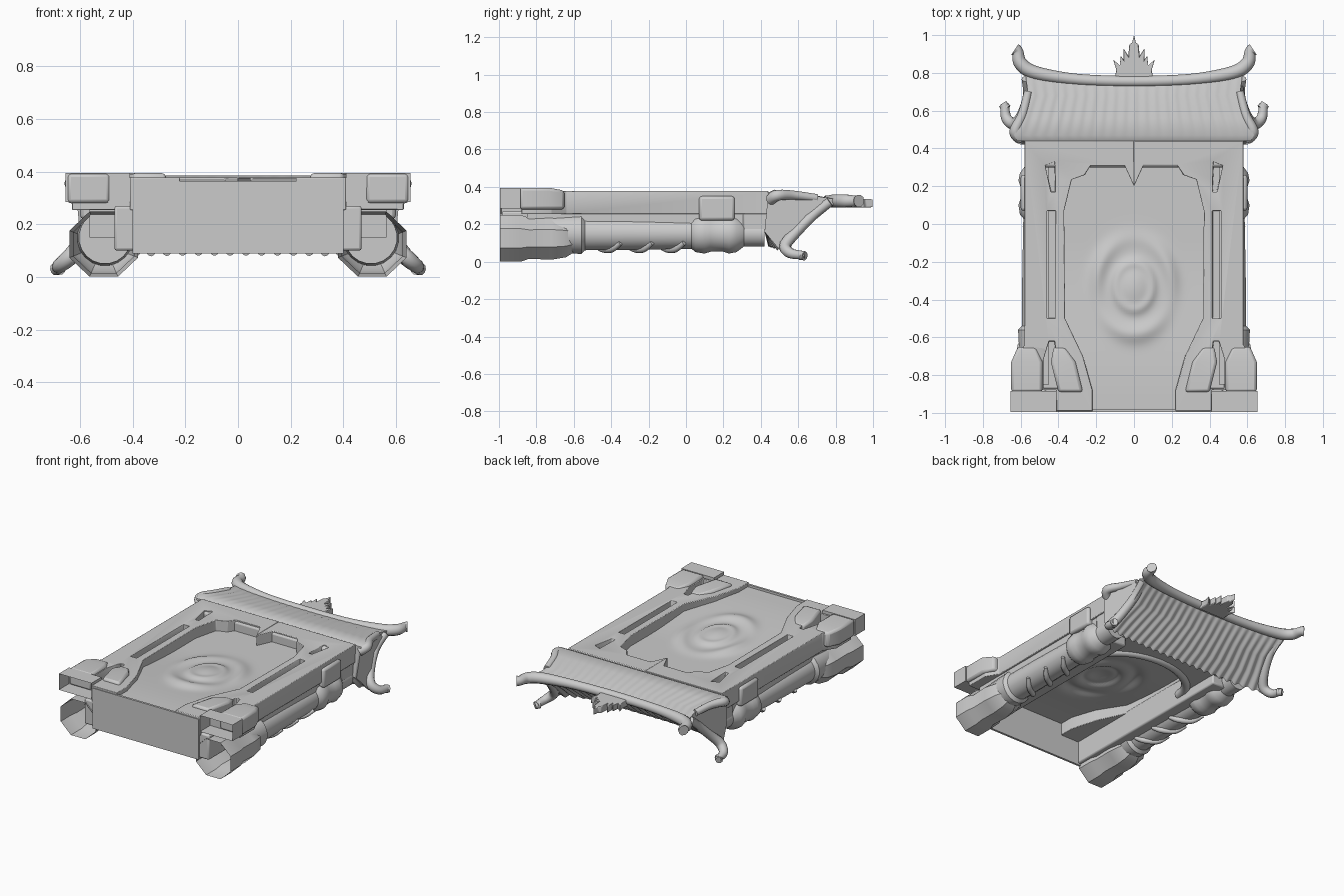
import bpy, bmesh, math
from mathutils import Vector

cube = bpy.data.objects.get("Cube")
if cube:
    bpy.data.objects.remove(cube, do_unlink=True)

STONE = bpy.data.materials.new("grey stone")
STONE.use_nodes = True
STONE.diffuse_color = (0.6, 0.6, 0.6, 1)
STONE.node_tree.nodes["Principled BSDF"].inputs["Base Color"].default_value = (0.6, 0.6, 0.6, 1)


def finish(name, bm, bevel=0.0, angle=35):
    bmesh.ops.recalc_face_normals(bm, faces=bm.faces)
    me = bpy.data.meshes.new(name)
    bm.to_mesh(me)
    bm.free()
    me.materials.append(STONE)
    ob = bpy.data.objects.new(name, me)
    bpy.context.collection.objects.link(ob)
    bpy.ops.object.select_all(action='DESELECT')
    ob.select_set(True)
    bpy.context.view_layer.objects.active = ob
    bpy.ops.object.shade_smooth_by_angle(angle=math.radians(angle))
    if bevel:
        mod = ob.modifiers.new("soft edges", 'BEVEL')
        mod.width, mod.segments, mod.limit_method = bevel, 2, 'ANGLE'
    return ob


def loft(name, rings, cap_start=True, cap_end=True, **kw):
    bm = bmesh.new()
    vs = [[bm.verts.new(p) for p in ring] for ring in rings]
    for a, b in zip(vs, vs[1:]):
        for i in range(len(a)):
            j = (i + 1) % len(a)
            bm.faces.new((a[i], a[j], b[j], b[i]))
    if cap_start:
        bm.faces.new(vs[0])
    if cap_end:
        bm.faces.new(vs[-1])
    return finish(name, bm, **kw)


def prism(name, pts, z0, z1, **kw):
    return loft(name, [[(x, y, z) for x, y in pts] for z in (z0, z1)], **kw)


def box(name, x, y, z, **kw):
    return prism(name, [(x[0], y[0]), (x[1], y[0]), (x[1], y[1]), (x[0], y[1])], *z, **kw)


def turned(name, cx, cz, profile, sides=20, squash=1.0, **kw):
    # profile of (y, radius) turned about an axis parallel to y
    rings = []
    for y, r in profile:
        angles = [(k + 0.5) * math.tau / sides for k in range(sides)]
        rings.append([(cx + r * math.cos(a), y, cz + squash * r * math.sin(a)) for a in angles])
    return loft(name, rings, **kw)


def smooth_path(pts, steps=6):
    # Catmull-Rom interpolation through (position, radius) points
    P = [pts[0]] + pts + [pts[-1]]
    out = []
    for a, b, c, d in zip(P, P[1:], P[2:], P[3:]):
        a, b, c, d = map(Vector, (a, b, c, d))
        for k in range(steps):
            t = k / steps
            out.append(0.5 * (2 * b + (c - a) * t + (2 * a - 5 * b + 4 * c - d) * t * t
                              + (3 * b - a - 3 * c + d) * t ** 3))
    return out + [Vector(pts[-1])]


def tube(name, pts, sides=10):
    path = smooth_path(pts)
    rings = []
    for i, p in enumerate(path):
        t = (path[min(i + 1, len(path) - 1)].xyz - path[max(i - 1, 0)].xyz).normalized()
        side = t.cross(Vector((0, 0, 1))).normalized()
        up = side.cross(t)
        rings.append([p.xyz + p.w * (side * math.cos(k * math.tau / sides) + up * math.sin(k * math.tau / sides))
                      for k in range(sides)])
    return loft(name, rings, angle=50)


def gauss(v, w):
    return math.exp(-(v / w) ** 2)


# Carved panel closing the gateway: thin relief sheet
bm = bmesh.new()
bmesh.ops.create_grid(bm, x_segments=60, y_segments=100, size=1)
for v in bm.verts:
    x, y = v.co.x * 0.39, -0.31 + v.co.y * 0.68
    r, a = math.hypot(x, (y + 0.33) * 0.8), math.atan2(y + 0.33, x)
    slope = min(1, max(0, (-y - 0.1) / 0.8))
    relief = (0.035 * gauss(r, 0.11) + 0.016 * gauss(r - 0.2, 0.04) * (1 + 0.5 * math.sin(3 * a))
              + 0.01 * gauss(r - 0.1, 0.02))
    v.co = (x, y, 0.305 + 0.045 * slope * slope * (3 - 2 * slope) + relief)
panel = finish("carved_panel", bm, angle=60)
panel.modifiers.new("thickness", 'SOLIDIFY').thickness = 0.012

# Threshold plate across the foot
prism("threshold", [(-0.4, -0.995), (0.4, -0.995), (0.4, -0.98), (-0.4, -0.98)], 0.09, 0.365)

# Rounded arch on the front of the gateway
arch = [(0.39 * math.cos(a), 0.02 + 0.24 * math.sin(a))
        for a in [math.pi * k / 24 for k in range(25)]]
prism("front_arch", arch + [(-0.42, 0.38), (0.42, 0.38)], 0.16, 0.3, bevel=0.01)
rim = [(0.37 * math.cos(a), 0.0 + 0.26 * math.sin(a), 0.17, 0.03)
       for a in [math.pi * k / 10 for k in range(11)]]
tube("arch_rim", rim)

# Lintel below the eaves
box("lintel", (-0.57, 0.57), (0.3, 0.46), (0.16, 0.37), bevel=0.015)

for s, side in ((1, "left"), (-1, "right")):
    # Rear frame with chamfered opening, centre point and sunken slots
    outline = [(0, 0.44), (0, 0.2), (0.05, 0.31), (0.23, 0.31), (0.26, 0.26), (0.33, 0.235),
               (0.37, 0.07), (0.365, -0.5), (0.27, -0.7), (0.22, -0.88), (0.22, -0.99),
               (0.41, -0.99), (0.41, -0.88), (0.63, -0.88), (0.63, -0.72), (0.58, -0.64), (0.58, 0.44)]
    frame = prism(side + "_rear_frame", [(s * x, y) for x, y in outline], 0.255, 0.378)
    slots = [[(0.415, 0.07), (0.46, 0.07), (0.46, -0.5), (0.415, -0.5)],
             [(0.42, 0.33), (0.47, 0.31), (0.44, 0.17), (0.415, 0.17)],
             [(0.42, -0.62), (0.45, -0.62), (0.48, -0.72), (0.48, -0.87), (0.4, -0.87), (0.4, -0.8)]]
    for pts in slots:
        cutter = prism("slot_cutter", [(s * x, y) for x, y in pts], 0.29, 0.5)
        cutter.hide_render = True
        cutter.hide_set(True)
        cut = frame.modifiers.new("slot", 'BOOLEAN')
        cut.object, cut.solver = cutter, 'EXACT'
    soft = frame.modifiers.new("soft edges", 'BEVEL')
    soft.width, soft.segments, soft.limit_method = 0.008, 2, 'ANGLE'

    # Inner jamb and side moulding
    box(side + "_jamb", (s * 0.36, s * 0.47), (-0.985, 0.35), (0.1, 0.27), bevel=0.01)
    box(side + "_side_moulding", (s * 0.45, s * 0.565), (-0.85, 0.4), (0.15, 0.3))

    # Round column with collars and bulging capital
    turned(side + "_column", s * 0.505, 0.15,
           [(-0.75, 0.1), (-0.56, 0.11), (-0.54, 0.09), (-0.3, 0.088), (0.03, 0.082), (0.05, 0.1),
            (0.1, 0.108), (0.13, 0.098), (0.2, 0.098), (0.23, 0.108), (0.27, 0.1),
            (0.31, 0.07), (0.42, 0.07)])
    # Octagonal hollow pedestal, open at the foot
    turned(side + "_pedestal", s * 0.51, 0.125,
           [(-0.995, 0.141), (-0.88, 0.141), (-0.84, 0.125), (-0.72, 0.13), (-0.64, 0.115), (-0.6, 0.085)],
           sides=8, squash=0.95, cap_start=False, angle=25)
    # Swirled relief on column
    for k in range(3):
        y = -0.5 + 0.17 * k
        tube(f"{side}_column_coil_{k + 1}",
             [(s * 0.43, y, 0.1, 0.012), (s * 0.46, y + 0.05, 0.07, 0.018), (s * 0.53, y + 0.1, 0.066, 0.018),
              (s * 0.58, y + 0.15, 0.1, 0.012)])

    # Hollow rear foot, two legs around the slot joined by a bar
    rings = [[(s * x, y, z) for x, z in ((x0, 0.285), (0.655, 0.285), (0.655, 0.395), (x0, 0.395))]
             for y, x0 in ((-0.995, 0.41), (-0.885, 0.41))]
    loft(side + "_rear_foot", rings, cap_start=False)
    for label, lo, hi in (("outer", 0.485, 0.65), ("inner", 0.27, 0.4)):
        rings = [[(s * x, y, z) for x, z in ((lo + d, 0.28), (hi - d, 0.28), (hi - d, top), (lo + d, top))]
                 for y, d, top in ((-0.89, 0, 0.395), (-0.73, 0, 0.395), (-0.65, 0.035, 0.38))]
        ob = loft(f"{side}_{label}_rear_leg", rings, bevel=0.015)
        if label == "inner":
            for v in ob.data.vertices:
                v.co.x += s * (v.co.y + 0.89) * 0.25
    # Band around the frame near the capital
    box(side + "_frame_band", (s * 0.5, s * 0.6), (0.07, 0.26), (0.22, 0.35), bevel=0.015)

    # Upturned eave horn and hip ridge
    tube(side + "_hip_ridge",
         [(s * 0.57, 0.77, 0.32, 0.025), (s * 0.56, 0.68, 0.25, 0.028), (s * 0.59, 0.58, 0.15, 0.03),
          (s * 0.63, 0.53, 0.085, 0.032), (s * 0.675, 0.56, 0.045, 0.028), (s * 0.685, 0.635, 0.035, 0.022)])
    tube(side + "_horn_tip", [(s * 0.675, 0.61, 0.035, 0.026), (s * 0.695, 0.635, 0.03, 0.024)])
    # Rear hip ridge
    tube(side + "_rear_hip", [(s * 0.56, 0.7, 0.34, 0.022), (s * 0.59, 0.58, 0.355, 0.025),
                              (s * 0.63, 0.49, 0.355, 0.03), (s * 0.6, 0.45, 0.33, 0.03)])

# Tiled roof: cross-sections swept from side to side
rings = []
N = 176
for i in range(N + 1):
    u = 2 * i / N - 1
    wave = 0.009 * math.cos(u * math.pi * 21)
    lift = u ** 4
    ridge = 0.755 + 0.04 * u * u
    section = [(0.575, ridge, 0.335), (0.56, 0.68, 0.355 + wave * 0.25), (0.6, 0.56, 0.372 + wave * 0.25),
               (0.635, 0.47, 0.385), (0.62, 0.44, 0.37), (0.6, 0.42, 0.16),
               (0.63, 0.44 + 0.07 * lift, 0.09 - 0.03 * lift + wave),
               (0.61, 0.54 + 0.03 * lift, 0.14 - 0.01 * lift + wave),
               (0.57, 0.65 + 0.02 * lift, 0.215 + wave), (0.57, ridge - 0.01, 0.3)]
    rings.append([(u * w, y, z) for w, y, z in section])
loft("tiled_roof", rings, angle=45)

# Curved main ridge with upturned ends
half = [(0.3, 0.765, 0.325, 0.03), (0.52, 0.8, 0.325, 0.036), (0.6, 0.85, 0.325, 0.036),
        (0.615, 0.91, 0.325, 0.03), (0.63, 0.925, 0.325, 0.034)]
tube("main_ridge", [(-x, y, z, r) for x, y, z, r in reversed(half)] + [(0, 0.755, 0.325, 0.03)] + half)

# Flame finial on the ridge
flame = [(0.1, 0.76), (0.095, 0.82), (0.11, 0.87), (0.075, 0.84), (0.07, 0.89), (0.055, 0.87),
         (0.055, 0.93), (0.03, 0.89), (0.025, 0.95), (0.01, 0.96)]
prism("flame_finial", flame + [(0, 1)] + [(-x, y) for x, y in reversed(flame)], 0.29, 0.335, bevel=0.006)
